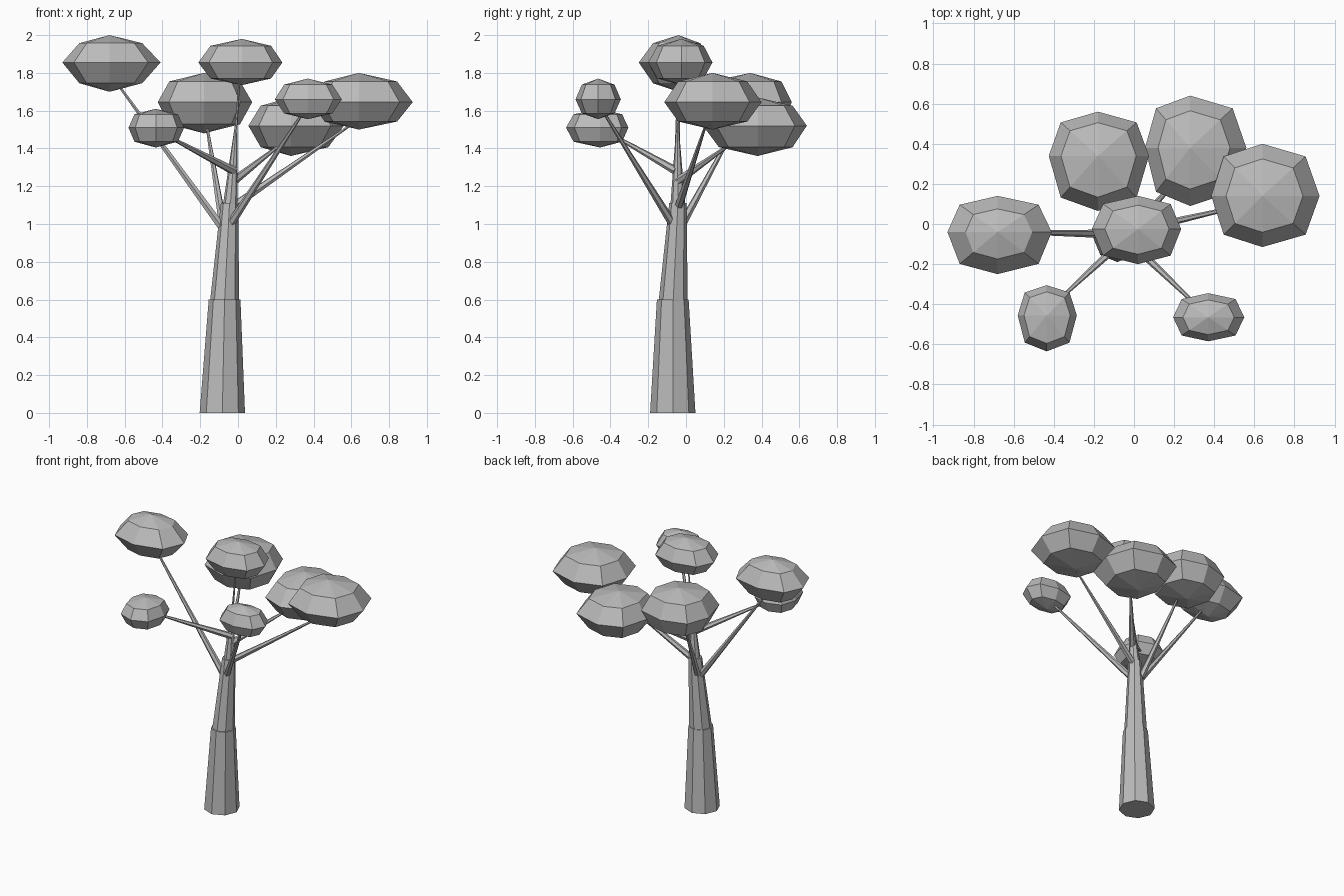
import bpy
import bmesh
from math import cos, sin, pi
from mathutils import Vector

cube = bpy.data.objects.get("Cube")
if cube:
    bpy.data.objects.remove(cube, do_unlink=True)

grey = bpy.data.materials.new("plain_grey")
grey.use_nodes = True
GREY = (0.5, 0.5, 0.5, 1)
grey.diffuse_color = GREY
grey.node_tree.nodes["Principled BSDF"].inputs["Base Color"].default_value = GREY


def finish(name, bm):
    bmesh.ops.recalc_face_normals(bm, faces=bm.faces)
    mesh = bpy.data.meshes.new(name)
    bm.to_mesh(mesh)
    bm.free()
    mesh.materials.append(grey)
    bpy.context.collection.objects.link(bpy.data.objects.new(name, mesh))


def limb(name, start, end, r0, r1, sides=8, level=False):
    """Tapered flat-sided limb; level keeps the end caps horizontal."""
    start, end = Vector(start), Vector(end)
    bm = bmesh.new()
    turn = (end - start).to_track_quat('Z', 'Y')
    rings = []
    for centre, r in ((start, r0), (end, r1)):
        ring = []
        for i in range(sides):
            a = 2 * pi * i / sides
            offset = Vector((r * cos(a), r * sin(a), 0))
            ring.append(bm.verts.new(centre + (offset if level else turn @ offset)))
        bm.faces.new(ring)
        rings.append(ring)
    for i in range(sides):
        j = (i + 1) % sides
        bm.faces.new((rings[0][i], rings[0][j], rings[1][j], rings[1][i]))
    finish(name, bm)


def foliage(name, centre, low, high, waist):
    """Eight-sided faceted clump stretched to its low and high corners."""
    bm = bmesh.new()
    bmesh.ops.create_uvsphere(bm, u_segments=8, v_segments=4, radius=1)
    for v in bm.verts:
        if 0.1 < abs(v.co.z) < 0.9:
            v.co.x *= waist / 0.707
            v.co.y *= waist / 0.707
        if abs(v.co.x) > 0.1 and abs(v.co.y) > 0.1:
            v.co.x *= 1.07
            v.co.y *= 1.07
        for k in range(3):
            reach = high[k] - centre[k] if v.co[k] > 0 else centre[k] - low[k]
            v.co[k] = centre[k] + v.co[k] * reach
    bmesh.ops.triangulate(bm, faces=bm.faces)
    finish(name, bm)


# Trunk in three stacked tapering pieces, then the thin leader
limb("trunk_base", (-.083, -.07, 0), (-.071, -.07, .6), .12, .084, level=True)
limb("trunk_middle", (-.071, -.068, .59), (-.045, -.043, 1.11), .077, .046, level=True)
limb("trunk_top", (-.042, -.043, 1.08), (-.012, -.045, 1.5), .041, .008, level=True)
limb("leader", (-.014, -.045, 1.46), (.01, -.035, 1.8), .008, .004, sides=6)

# Branches
for side, start, end in (
    ("left_front", (-.04, -.07, 1.0), (.37, -.46, 1.63)),
    ("right_front", (-.02, -.05, 1.28), (-.42, -.42, 1.49)),
    ("right", (-.09, -.05, .99), (-.68, -.04, 1.8)),
    ("right_back", (-.08, -.02, 1.0), (-.17, .28, 1.55)),
    ("left_back", (-.02, -.04, 1.23), (.25, .26, 1.44)),
    ("left", (-.03, -.04, 1.09), (.62, .11, 1.54)),
):
    limb(side + "_branch", start, end, .023, .006, sides=6)

# Foliage clumps: centre, low corner, high corner, waist of the upper ring
for side, centre, low, high, waist in (
    ("right", (-.68, -.04, 1.855), (-.93, -.25, 1.70), (-.41, .14, 2.0), .64),
    ("top", (.02, -.025, 1.855), (-.21, -.20, 1.735), (.235, .14, 1.98), .72),
    ("right_back", (-.18, .34, 1.645), (-.425, .065, 1.48), (.075, .56, 1.80), .75),
    ("left", (.64, .14, 1.645), (.385, -.115, 1.50), (.925, .40, 1.80), .71),
    ("left_back", (.28, .38, 1.52), (.055, .09, 1.36), (.56, .64, 1.67), .71),
    ("left_front", (.37, -.465, 1.66), (.195, -.585, 1.555), (.55, -.345, 1.77), .72),
    ("right_front", (-.435, -.455, 1.51), (-.58, -.635, 1.405), (-.285, -.305, 1.61), .78),
):
    foliage(side + "_foliage", centre, low, high, waist)
